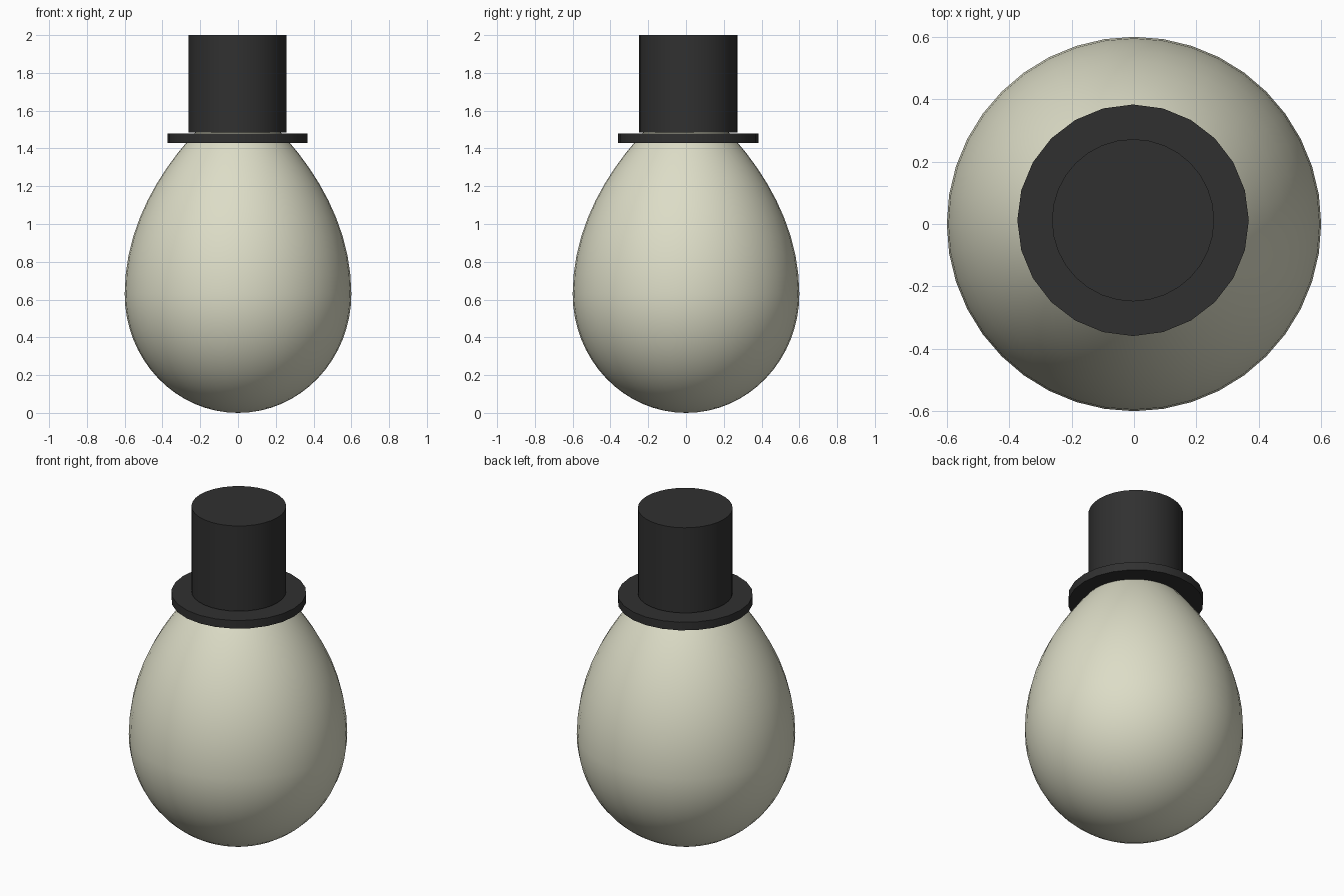
import bpy, bmesh, math

if "Cube" in bpy.data.objects:
    bpy.data.objects.remove(bpy.data.objects["Cube"])


def material(name, rgb):
    m = bpy.data.materials.new(name)
    m.diffuse_color = (*rgb, 1)
    m.use_nodes = True
    m.node_tree.nodes["Principled BSDF"].inputs["Base Color"].default_value = m.diffuse_color
    return m


shell = material("cream", (0.72, 0.72, 0.57))
felt = material("charcoal", (0.03, 0.03, 0.03))


def finish(obj, name, mat, angle):
    obj.name = name
    obj.data.materials.append(mat)
    bpy.ops.object.select_all(action='DESELECT')
    obj.select_set(True)
    bpy.context.view_layer.objects.active = obj
    bpy.ops.object.shade_smooth_by_angle(angle=math.radians(angle))


# Egg: sphere reshaped into a round base and a tapering top
WAIST_Z, RADIUS, TOP_H, TAPER = 0.63, 0.60, 1.05, 1.8
bpy.ops.mesh.primitive_uv_sphere_add(segments=40, ring_count=32, radius=1)
egg = bpy.context.object
for v in egg.data.vertices:
    x, y, s = v.co
    c = math.hypot(x, y)
    if s > 0:
        k = RADIUS * c ** (TAPER - 1) if c > 1e-5 else 0
        v.co = (x * k, y * k, WAIST_Z + TOP_H * s)
    else:
        v.co = (x * RADIUS, y * RADIUS, WAIST_Z + WAIST_Z * s)
finish(egg, "egg_body", shell, 60)


# Hat: thin brim disc and tall crown, very slightly off centre
def disc(name, radius, z0, z1, sides):
    bpy.ops.mesh.primitive_cylinder_add(
        vertices=sides, radius=radius, depth=z1 - z0,
        location=(-0.003, 0.012, (z0 + z1) / 2))
    finish(bpy.context.object, name, felt, 30)


disc("hat_brim", 0.371, 1.43, 1.479, 24)
disc("hat_crown", 0.26, 1.484, 2.0, 32)
